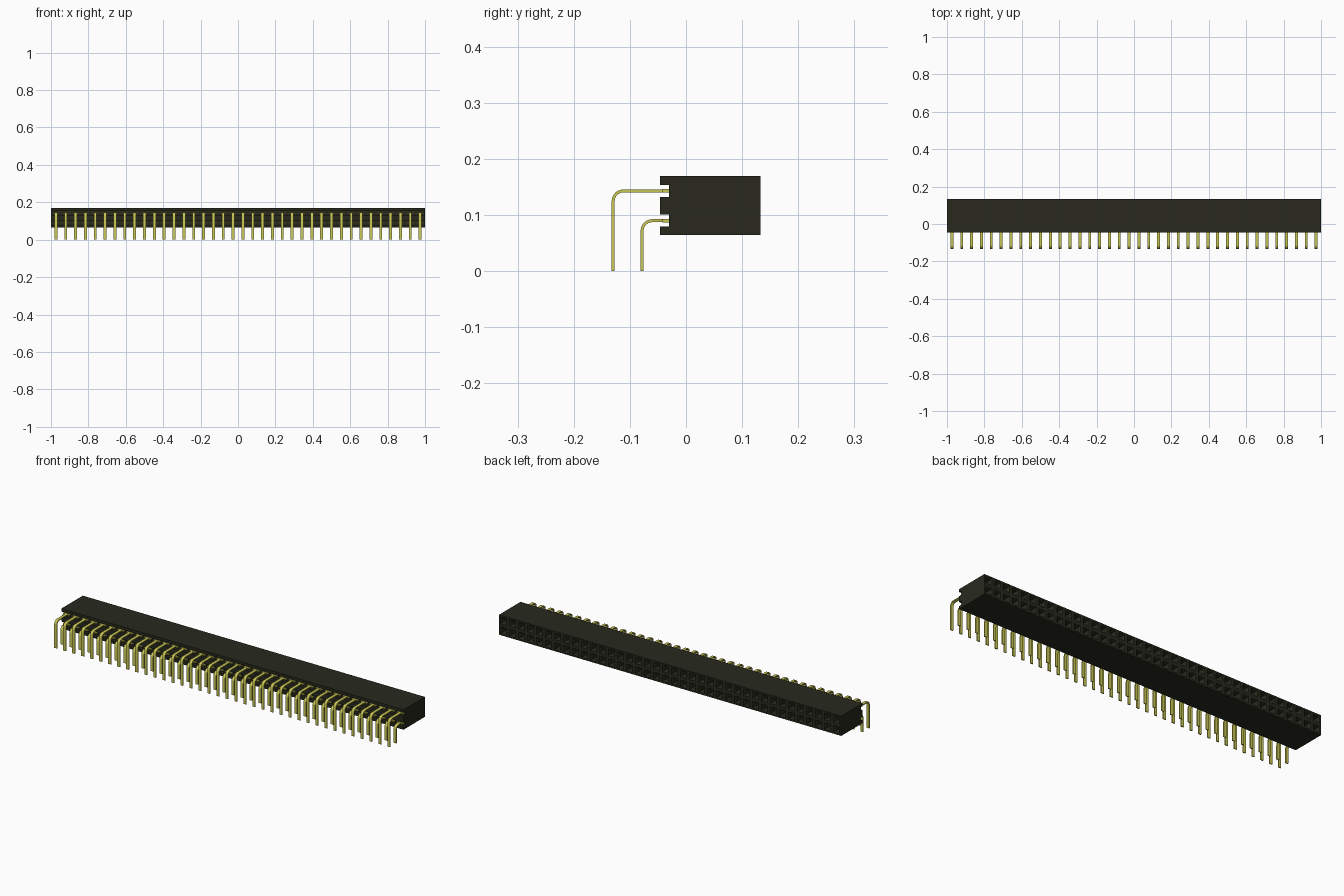
import bpy, bmesh, math

if "Cube" in bpy.data.objects:
    bpy.data.objects.remove(bpy.data.objects["Cube"], do_unlink=True)

COLUMNS = 38
PITCH = 2.0 / COLUMNS
Y_BACK, Y_FRONT, Y_GROOVE = 0.1325, -0.0465, -0.03
Z_LOW, Z_HIGH = 0.0643, 0.1693
ROWS = (0.0900, 0.1430)          # contact heights
GROOVE = 0.0108                  # half height of each groove


def material(name, color):
    m = bpy.data.materials.new(name)
    m.use_nodes = True
    m.diffuse_color = color
    m.node_tree.nodes["Principled BSDF"].inputs["Base Color"].default_value = color
    return m


black = material("black plastic", (0.021, 0.0215, 0.0125, 1))
gold = material("gold metal", (0.58, 0.57, 0.09, 1))


def finish(name, bm, mat):
    bmesh.ops.recalc_face_normals(bm, faces=bm.faces)
    mesh = bpy.data.meshes.new(name)
    bm.to_mesh(mesh)
    bm.free()
    mesh.materials.append(mat)
    ob = bpy.data.objects.new(name, mesh)
    bpy.context.collection.objects.link(ob)
    return ob


def extrude_outline(bm, outline, x0, x1):
    """Extrude a closed y-z outline along x."""
    face = bm.faces.new([bm.verts.new((x0, y, z)) for y, z in outline])
    res = bmesh.ops.extrude_face_region(bm, geom=[face], use_keep_orig=True)
    verts = [g for g in res["geom"] if isinstance(g, bmesh.types.BMVert)]
    bmesh.ops.translate(bm, verts=verts, vec=(x1 - x0, 0, 0))


def repeat(ob):
    """Repeat a part once per column."""
    ob.location.x = -1 + PITCH / 2
    mod = ob.modifiers.new("columns", "ARRAY")
    mod.count = COLUMNS
    mod.use_relative_offset = False
    mod.use_constant_offset = True
    mod.constant_offset_displace = (PITCH, 0, 0)


# Housing: grooved profile, with a grid of funnel sockets in the back
outline = [(Y_BACK, Z_LOW), (Y_FRONT, Z_LOW)]
for z in ROWS:
    outline += [(Y_FRONT, z - GROOVE), (Y_GROOVE, z - GROOVE),
                (Y_GROOVE, z + GROOVE), (Y_FRONT, z + GROOVE)]
outline += [(Y_FRONT, Z_HIGH), (Y_BACK, Z_HIGH)]
bm = bmesh.new()
extrude_outline(bm, outline, -1, 1)
bm.normal_update()
back = max((f for f in bm.faces if abs(f.normal.y) > 0.9),
           key=lambda f: f.calc_center_median().y)
bmesh.ops.delete(bm, geom=[back], context='FACES_ONLY')
bmesh.ops.recalc_face_normals(bm, faces=bm.faces)

z_mid = (Z_LOW + Z_HIGH) / 2
grid = [[bm.verts.new((-1 + i * PITCH, Y_BACK, z)) for i in range(COLUMNS + 1)]
        for z in (Z_LOW, z_mid, Z_HIGH)]
cells = []
for r in range(2):
    for i in range(COLUMNS):
        cells.append(bm.faces.new((grid[r][i], grid[r + 1][i],
                                   grid[r + 1][i + 1], grid[r][i + 1])))
bm.normal_update()
for thickness, depth in ((0.0125, 0), (0.005, -0.006), (0.0002, -0.08)):
    bmesh.ops.inset_individual(bm, faces=cells, thickness=thickness, depth=depth)
bmesh.ops.remove_doubles(bm, verts=bm.verts, dist=0.00005)
finish("housing", bm, black)

# Bent pins and the wider contact tabs they leave the housing through
T, WIDTH, RADIUS = 0.0053, 0.0155, 0.021
for label, z, y_out in (("lower", ROWS[0], -0.081), ("upper", ROWS[1], -0.1325)):
    top = z + T / 2
    cy, cz = y_out + RADIUS, top - RADIUS

    def arc(r):
        return [(cy - r * math.sin(a), cz + r * math.cos(a))
                for a in (math.pi / 2 * k / 6 for k in range(7))]

    shape = [(Y_GROOVE + 0.01, top)] + arc(RADIUS)[::-1] + [(y_out, 0), (y_out + T, 0)]
    shape[1:8] = arc(RADIUS)
    shape += arc(RADIUS - T)[::-1] + [(Y_GROOVE + 0.01, top - T)]
    bm = bmesh.new()
    extrude_outline(bm, shape, -WIDTH / 2, WIDTH / 2)
    pin = finish(label + "_pins", bm, gold)
    repeat(pin)
    bpy.ops.object.select_all(action='DESELECT')
    pin.select_set(True)
    bpy.context.view_layer.objects.active = pin
    bpy.ops.object.shade_smooth_by_angle(angle=math.radians(30))

    bm = bmesh.new()
    y0, y1 = Y_GROOVE - 0.012, Y_GROOVE + 0.005
    half = T / 2 + 0.0004
    extrude_outline(bm, [(y0, z - half), (y1, z - half),
                         (y1, z + half), (y0, z + half)], -0.019, 0.019)
    repeat(finish(label + "_contact_tabs", bm, gold))
